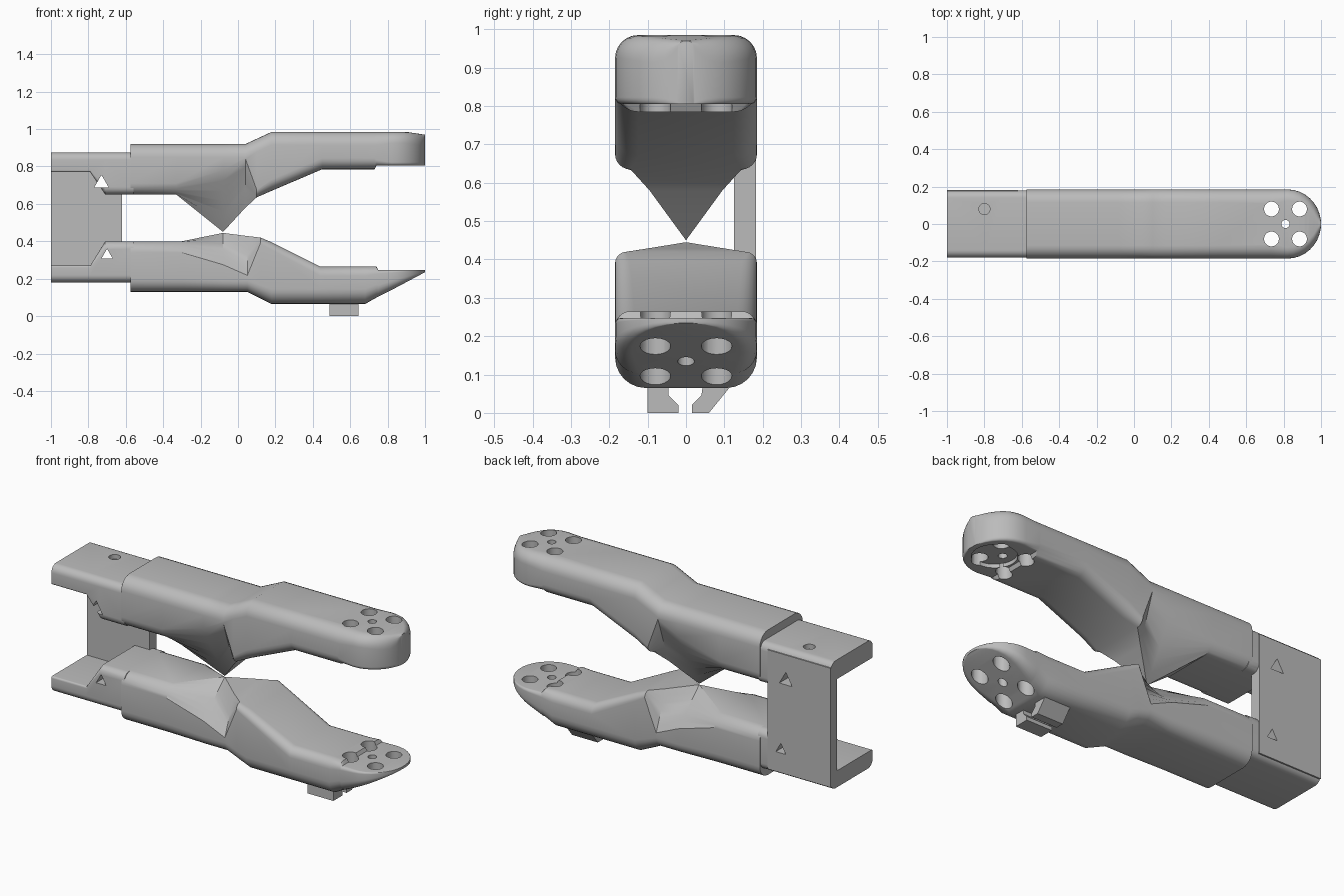
import bpy, bmesh, math
from mathutils import Matrix

cube = bpy.data.objects.get("Cube")
if cube:
    bpy.data.objects.remove(cube)

grey = bpy.data.materials.new("plain grey")
grey.use_nodes = True
colour = (0.5, 0.5, 0.5, 1)
grey.diffuse_color = colour
grey.node_tree.nodes["Principled BSDF"].inputs["Base Color"].default_value = colour

STEPS = 6
HALF = 0.185


def finish(name, bm):
    bmesh.ops.remove_doubles(bm, verts=bm.verts, dist=0.0005)
    bmesh.ops.recalc_face_normals(bm, faces=bm.faces)
    mesh = bpy.data.meshes.new(name)
    bm.to_mesh(mesh)
    bm.free()
    mesh.materials.append(grey)
    obj = bpy.data.objects.new(name, mesh)
    bpy.context.collection.objects.link(obj)
    return obj


def section(x, w, outer, inner, r, dy, dz, straight=False):
    """Closed ring across the arm: round outer corners, round or straight inner ones."""
    s = 1 if inner > outer else -1
    half = []
    for i in range(STEPS + 1):
        a = math.pi / 2 * i / STEPS
        half.append((w - r + r * math.sin(a), outer + s * r * (1 - math.cos(a))))
    for i in range(STEPS + 1):
        t = i / STEPS
        a = math.pi / 2 * t
        c, d = (1 - t, t) if straight else (math.cos(a), math.sin(a))
        half.append((w - dy + dy * c, inner - s * dz * (1 - d)))
    ring = half + [(-y, z) for y, z in reversed(half)]
    return [(x, y, z) for y, z in ring]


def loft(name, sections):
    bm = bmesh.new()
    rings = [[bm.verts.new(p) for p in section(*s)] for s in sections]
    for a, b in zip(rings, rings[1:]):
        for i in range(len(a)):
            j = (i + 1) % len(a)
            bm.faces.new((a[i], a[j], b[j], b[i]))
    bm.faces.new(rings[0])
    bm.faces.new(rings[-1])
    return finish(name, bm)


def round_tip(outer_at, inner, r):
    """Sections that close an arm with a half-round nose."""
    out = []
    for i in range(9):
        a = math.radians(83) * i / 8
        x, w = 0.82 + 0.18 * math.sin(a), HALF * math.cos(a)
        outer = outer_at(x)
        k = min(r, w * 0.9, abs(inner - outer) * 0.45)
        out.append((x, w, outer, inner, k, k * 0.3, k * 0.3))
    return out


def extrude(name, outline, axis, start, end):
    """Prism from a 2D outline, drawn across x or y."""
    bm = bmesh.new()
    place = (lambda u, v: (start, u, v)) if axis == "x" else (lambda u, v: (u, start, v))
    face = bm.faces.new([bm.verts.new(place(u, v)) for u, v in outline])
    moved = bmesh.ops.extrude_face_region(bm, geom=[face])["geom"]
    verts = [g for g in moved if isinstance(g, bmesh.types.BMVert)]
    d = end - start
    bmesh.ops.translate(bm, verts=verts, vec=(d, 0, 0) if axis == "x" else (0, d, 0))
    return finish(name, bm)


def drill(obj, x, y, z, radius, depth, sides=20, axis="z"):
    """Cut a round or many-sided hole and discard the cutter."""
    bm = bmesh.new()
    turn = Matrix.Rotation(math.pi / 2, 4, "X") if axis == "y" else Matrix()
    bmesh.ops.create_cone(bm, cap_ends=True, segments=sides, radius1=radius, radius2=radius,
                          depth=depth, matrix=Matrix.Translation((x, y, z)) @ turn)
    cutter = finish("hole_cutter", bm)
    cutter.hide_render = True
    mod = obj.modifiers.new("hole", "BOOLEAN")
    mod.operation = "DIFFERENCE"
    mod.solver = "EXACT"
    mod.object = cutter
    bpy.context.view_layer.objects.active = obj
    bpy.ops.object.modifier_apply(modifier=mod.name)
    bpy.data.objects.remove(cutter)


# Upper arm with the pointed fulcrum below
upper = loft("upper_arm", [
    (-0.575, HALF, 0.92, 0.65, 0.07, 0.06, 0.06),
    (-0.33, HALF, 0.92, 0.65, 0.07, 0.06, 0.06),
    (-0.08, HALF, 0.92, 0.45, 0.07, HALF, 0.33, True),
    (0.04, HALF, 0.92, 0.58, 0.07, 0.09, 0.26, True),
    (0.1, HALF, 0.948, 0.635, 0.07, 0.04, 0.04),
    (0.18, HALF, 0.985, 0.67, 0.07, 0.06, 0.06),
    (0.45, HALF, 0.985, 0.785, 0.07, 0.06, 0.06),
    (0.73, HALF, 0.985, 0.785, 0.07, 0.06, 0.06),
    (0.74, HALF, 0.985, 0.805, 0.07, 0.03, 0.03),
] + round_tip(lambda x: 0.985 - max(0, x - 0.9) * 0.15, 0.805, 0.06))

# Lower arm with the shallow ridge that meets the point
lower = loft("lower_arm", [
    (-0.575, HALF, 0.13, 0.40, 0.07, 0.06, 0.06),
    (-0.3, HALF, 0.13, 0.40, 0.07, 0.06, 0.06),
    (-0.08, HALF, 0.13, 0.445, 0.06, HALF, 0.17, True),
    (0.05, HALF, 0.13, 0.428, 0.06, 0.08, 0.21, True),
    (0.12, HALF, 0.095, 0.42, 0.07, 0.03, 0.03),
    (0.18, HALF, 0.065, 0.395, 0.08, 0.04, 0.04),
    (0.44, HALF, 0.065, 0.265, 0.08, 0.05, 0.05),
    (0.68, HALF, 0.065, 0.265, 0.08, 0.05, 0.05),
    (0.74, HALF, 0.099, 0.265, 0.07, 0.04, 0.04),
    (0.75, HALF, 0.104, 0.247, 0.06, 0.02, 0.02),
] + round_tip(lambda x: 0.065 + (x - 0.68) * 0.53, 0.247, 0.07))

# Narrow root blocks at the hinge end
roots = []
for name, outer, ledge, inner in (("upper_root", 0.875, 0.77, 0.65),
                                  ("lower_root", 0.18, 0.27, 0.40)):
    roots.append(loft(name, [
        (-1.0, 0.18, outer, ledge, 0.04, 0.01, 0.01),
        (-0.79, 0.18, outer, ledge, 0.04, 0.01, 0.01),
        (-0.71, 0.18, outer, inner, 0.04, 0.04, 0.04),
        (-0.56, 0.18, outer, inner, 0.04, 0.04, 0.04)]))

# Side plate joining the two roots
plate = extrude("side_plate", [(-1, 0.2), (-0.62, 0.2), (-0.62, 0.85), (-1, 0.85)],
                "y", 0.125, 0.183)

# Split clip foot under the lower arm
right_foot = [(-0.1, 0.08), (-0.1, 0), (-0.02, 0), (-0.02, 0.02), (-0.045, 0.045), (-0.045, 0.08)]
left_foot = [(0.045, 0.08), (0.04, 0.045), (0.015, 0.02), (0.015, 0), (0.06, 0), (0.125, 0.08)]
feet = [extrude("front_clip_foot", right_foot, "x", 0.49, 0.645),
        extrude("back_clip_foot", left_foot, "x", 0.49, 0.645)]

# Pad recess and fixing holes in the noses
drill(upper, 0.86, 0, 0.80, 0.11, 0.05, 32)
for arm in (upper, lower):
    for x in (0.735, 0.885):
        for y in (-0.08, 0.08):
            drill(arm, x, y, 0.5, 0.04, 1.2)
    drill(arm, 0.81, 0, 0.5, 0.022, 1.2)

# Three-sided openings at the hinge and a screw pocket on top
for part in [plate] + roots:
    drill(part, -0.73, 0, 0.71, 0.045, 1, 3, "y")
    drill(part, -0.7, 0, 0.325, 0.035, 1, 3, "y")
drill(roots[0], -0.8, 0.08, 0.88, 0.03, 0.06)

for obj in [upper, lower, plate] + roots + feet:
    bpy.ops.object.select_all(action="DESELECT")
    obj.select_set(True)
    bpy.context.view_layer.objects.active = obj
    bpy.ops.object.shade_smooth_by_angle(angle=math.radians(30))
